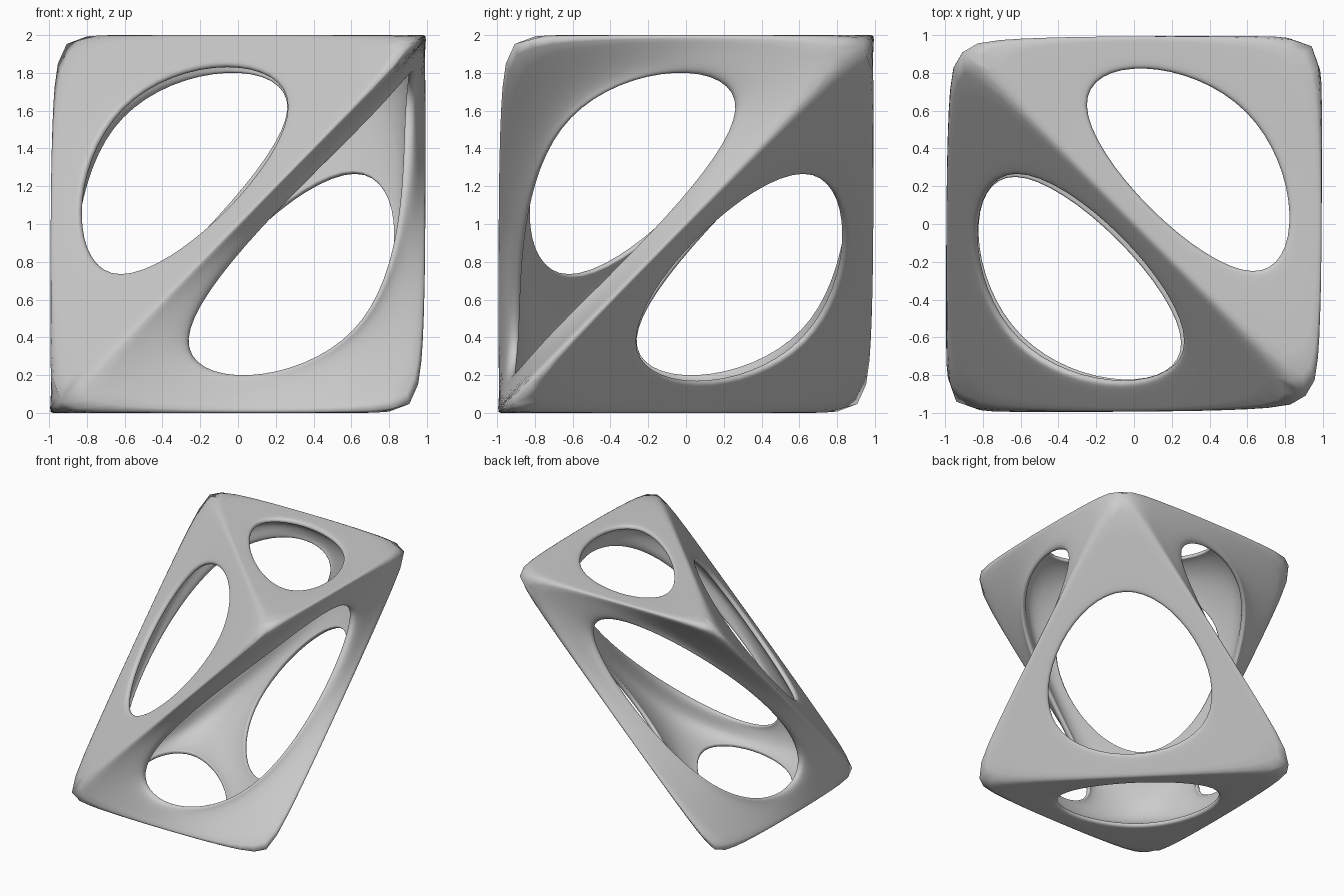
import bpy, bmesh

if "Cube" in bpy.data.objects:
    bpy.data.objects.remove(bpy.data.objects["Cube"])

INSET, THICK = 0.2, 0.05
RIDGE, RIM = 0.95, 0.13      # creases

# Cage: cube corners with two opposite ones dropped
corners = [(-1, -1, 0), (1, -1, 0), (-1, 1, 0), (1, -1, 2), (-1, 1, 2), (1, 1, 2)]
# two slanted triangles, bottom and top triangles, two bent quads
faces = [(0, 3, 4), (1, 2, 5), (0, 2, 1), (4, 3, 5), (0, 1, 5, 3), (0, 4, 5, 2)]

bm = bmesh.new()
vs = [bm.verts.new(c) for c in corners]
for f in faces:
    bm.faces.new([vs[i] for i in f])
bmesh.ops.recalc_face_normals(bm, faces=bm.faces)
crease = bm.edges.layers.float.new("crease_edge")
ridges = list(bm.edges)

# Open a window in every face, each corner moved by the same distance
windows = list(bm.faces)
bmesh.ops.inset_individual(bm, faces=windows, thickness=INSET, use_even_offset=False)
bmesh.ops.delete(bm, geom=windows, context='FACES')
bm.normal_update()

# Inner skin: shifted copy with flipped faces
outer_faces = list(bm.faces)
rims = [e for e in bm.edges if e.is_boundary]
inner = {v: bm.verts.new(v.co - v.normal * THICK * min(v.calc_shell_factor(), 1.8))
         for v in list(bm.verts)}
for f in outer_faces:
    bm.faces.new([inner[v] for v in reversed(f.verts)])

# Walls of the windows
for e in rims:
    a, b = e.verts
    if e.link_loops[0].vert is not a:
        a, b = b, a
    bm.faces.new((b, a, inner[a], inner[b]))
    e[crease] = RIM
    bm.edges.get((inner[a], inner[b]))[crease] = RIM
for e in ridges:
    e[crease] = RIDGE
bmesh.ops.recalc_face_normals(bm, faces=bm.faces)

mesh = bpy.data.meshes.new("open_frame")
bm.to_mesh(mesh)
bm.free()
for p in mesh.polygons:
    p.use_smooth = True
frame = bpy.data.objects.new("open_frame", mesh)
bpy.context.collection.objects.link(frame)

# Round the windows by subdivision
sub = frame.modifiers.new("round", 'SUBSURF')
sub.levels = sub.render_levels = 4
